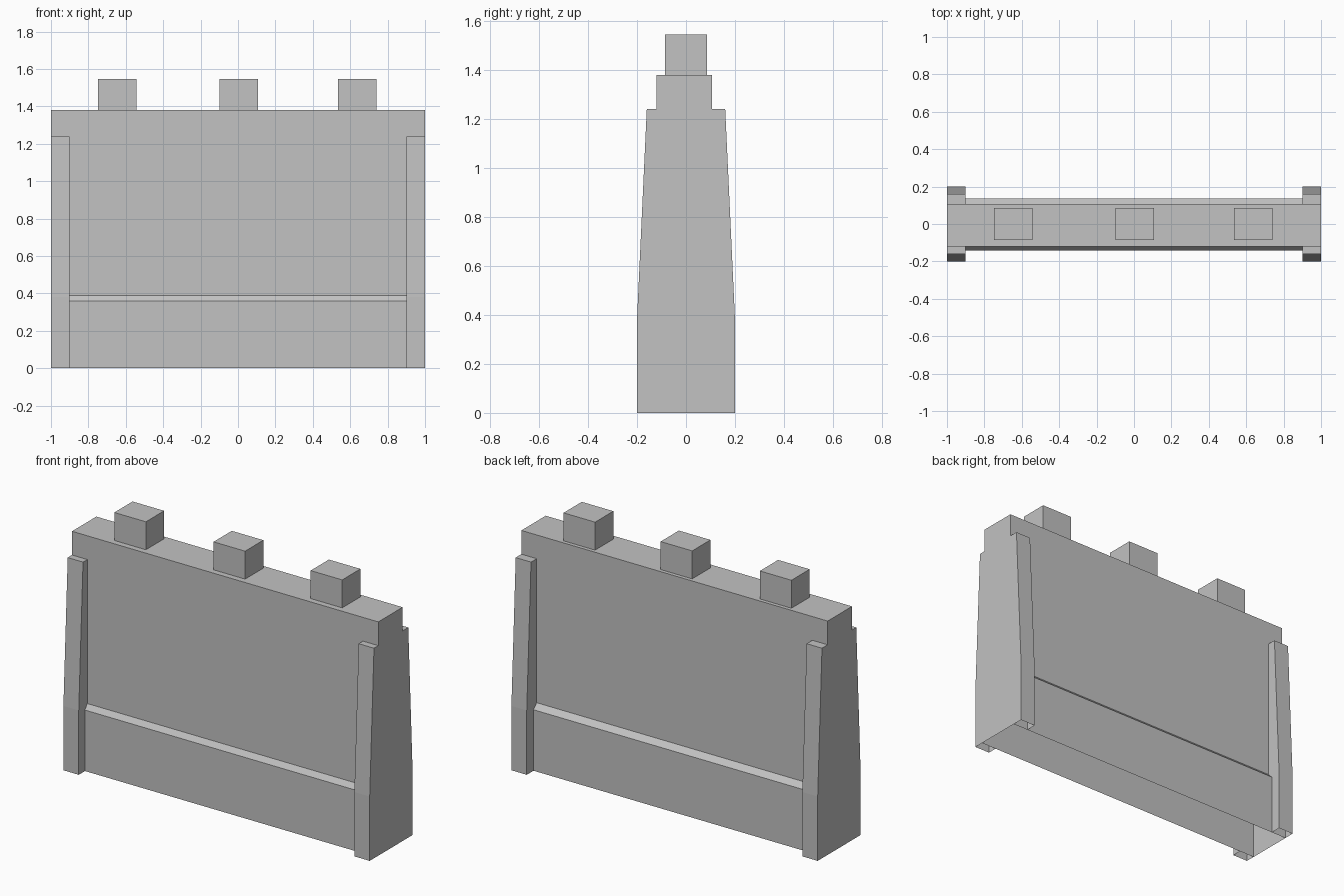
import bpy
import bmesh

cube = bpy.data.objects.get("Cube")
if cube:
    bpy.data.objects.remove(cube, do_unlink=True)

grey = bpy.data.materials.new("concrete_grey")
grey.use_nodes = True
colour = (0.54, 0.54, 0.54, 1)
grey.diffuse_color = colour
grey.node_tree.nodes["Principled BSDF"].inputs["Base Color"].default_value = colour


def extrude_profile(name, profile, x0, x1, hidden_sides=()):
    """Extrude a (y, z) profile along x, leaving out the sides hidden or open."""
    bm = bmesh.new()
    ends = [[bm.verts.new((x, y, z)) for y, z in profile] for x in (x0, x1)]
    bm.faces.new(ends[0])
    bm.faces.new(ends[1])
    count = len(profile)
    for i in range(count):
        if i not in hidden_sides:
            j = (i + 1) % count
            bm.faces.new((ends[0][i], ends[0][j], ends[1][j], ends[1][i]))
    bmesh.ops.recalc_face_normals(bm, faces=bm.faces)
    # An open shell needs its normals checked against its outward end
    bm.normal_update()
    end = max(bm.faces, key=lambda f: f.calc_center_median().x)
    if end.normal.x < 0:
        bmesh.ops.reverse_faces(bm, faces=bm.faces)
    mesh = bpy.data.meshes.new(name)
    bm.to_mesh(mesh)
    bm.free()
    mesh.materials.append(grey)
    obj = bpy.data.objects.new(name, mesh)
    bpy.context.collection.objects.link(obj)
    return obj


# Wall slab with a thicker, chamfered foot, open underneath
front_y, back_y = -0.12, 0.107
wall = [(back_y + 0.03, 0), (back_y + 0.03, 0.36), (back_y, 0.39), (back_y, 1.38),
        (front_y, 1.38), (front_y, 0.39), (front_y - 0.022, 0.36), (front_y - 0.022, 0)]
extrude_profile("wall", wall, -1, 1, hidden_sides=(7,))

# Tapered buttresses hugging both faces of the wall at each end
for face, side, y, foot in (("front", -1, front_y, 0.022), ("back", 1, back_y, 0.03)):
    buttress = [(side * 0.2, 0), (side * 0.2, 0.38), (side * 0.16, 1.24), (y, 1.24),
                (y, 0.39), (y + side * foot, 0.36), (y + side * foot, 0)]
    for hand, x0, x1 in (("right", -1, -0.9), ("left", 0.9, 1)):
        extrude_profile(f"{face}_{hand}_buttress", buttress, x0, x1,
                        hidden_sides=(3, 4, 5, 6))

# Blocks standing on the top edge
block = [(-0.085, 1.38), (-0.085, 1.545), (0.085, 1.545), (0.085, 1.38)]
for hand, x in (("right", -0.645), ("middle", 0.003), ("left", 0.637)):
    extrude_profile(f"{hand}_top_block", block, x - 0.103, x + 0.103, hidden_sides=(3,))
